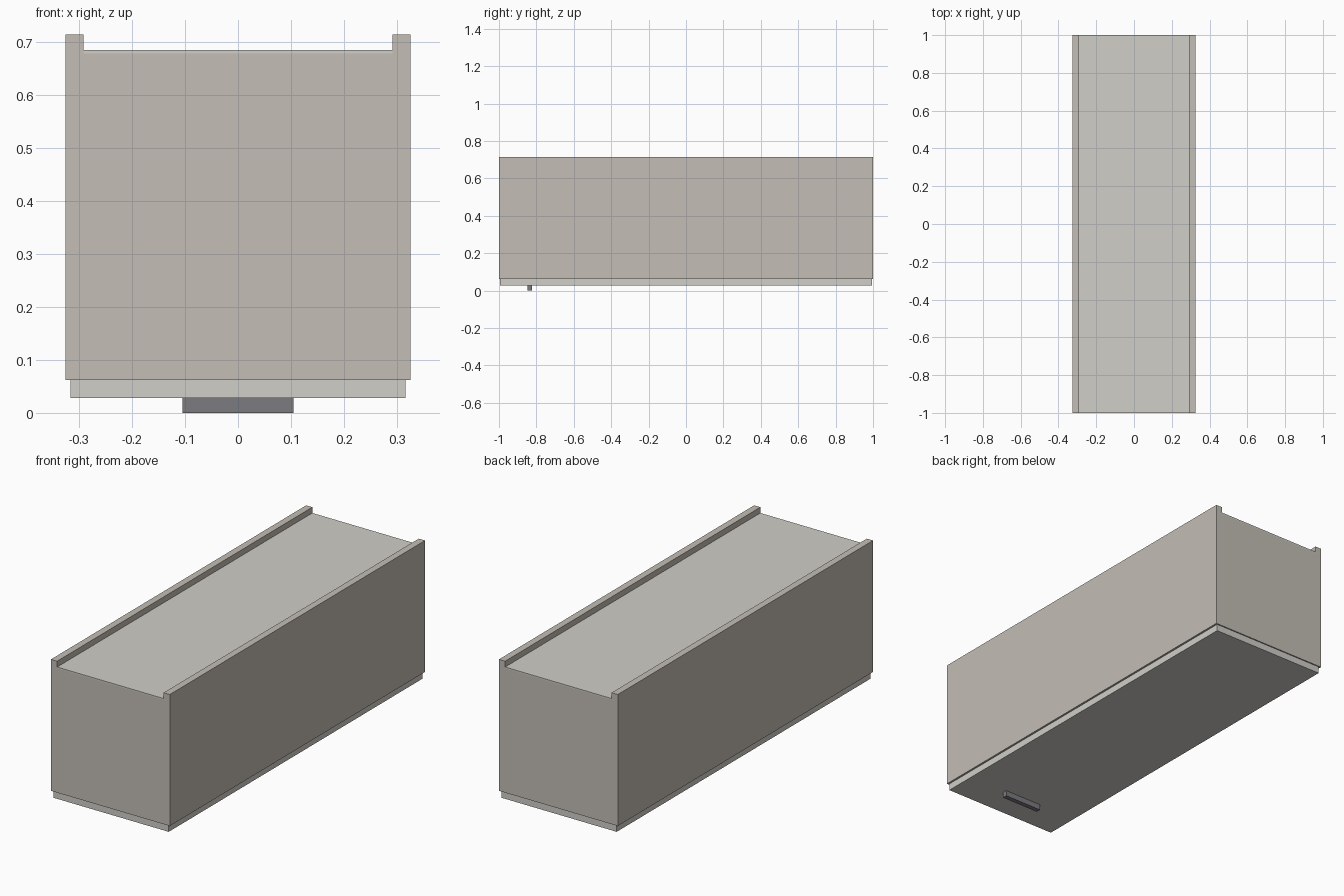
import bpy

if "Cube" in bpy.data.objects:
    bpy.data.objects.remove(bpy.data.objects["Cube"])


def material(name, rgb):
    m = bpy.data.materials.new(name)
    m.diffuse_color = (*rgb, 1)
    m.use_nodes = True
    m.node_tree.nodes["Principled BSDF"].inputs["Base Color"].default_value = m.diffuse_color
    return m


CARCASS = material("carcass_beige", (0.55, 0.51, 0.46))
PANEL = material("panel_light", (0.63, 0.62, 0.58))
METAL = material("handle_grey", (0.2, 0.2, 0.22))


def box(name, x, y, z, mat):
    """Box from (min, max) ranges on each axis."""
    bpy.ops.mesh.primitive_cube_add(size=1)
    o = bpy.context.object
    o.name = name
    for v in o.data.vertices:
        v.co = [r[1] if c > 0 else r[0] for c, r in zip(v.co, (x, y, z))]
    o.data.materials.append(mat)
    return o


W, L, T = 0.326, 1.0, 0.034        # half width, half length, board thickness
Z0, Z1 = 0.062, 0.714              # carcass bottom and top
BACK = 0.685                       # recessed back panel surface
INNER = W - T

for s, side in ((-1, "left"), (1, "right")):
    # long side boards, standing proud of the back panel
    box(f"{side}_side_board", sorted((s * INNER, s * W)), (-L, L), (Z0, Z1), CARCASS)
for s, end in ((-1, "front"), (1, "rear")):
    # end boards between the sides
    box(f"{end}_end_board", (-INNER, INNER), sorted((s * (L - T), s * L)),
        (Z0, BACK - 0.007), CARCASS)

# thin recessed panel closing the top
box("back_panel", (-INNER, INNER), (-L, L), (BACK - 0.007, BACK), PANEL)

# door closing the underside, slightly smaller than the carcass
box("door", (-0.316, 0.316), (-0.994, 0.994), (0.028, Z0), PANEL)

# handle bar on the door
box("door_handle", (-0.105, 0.105), (-0.847, -0.823), (0, 0.028), METAL)
